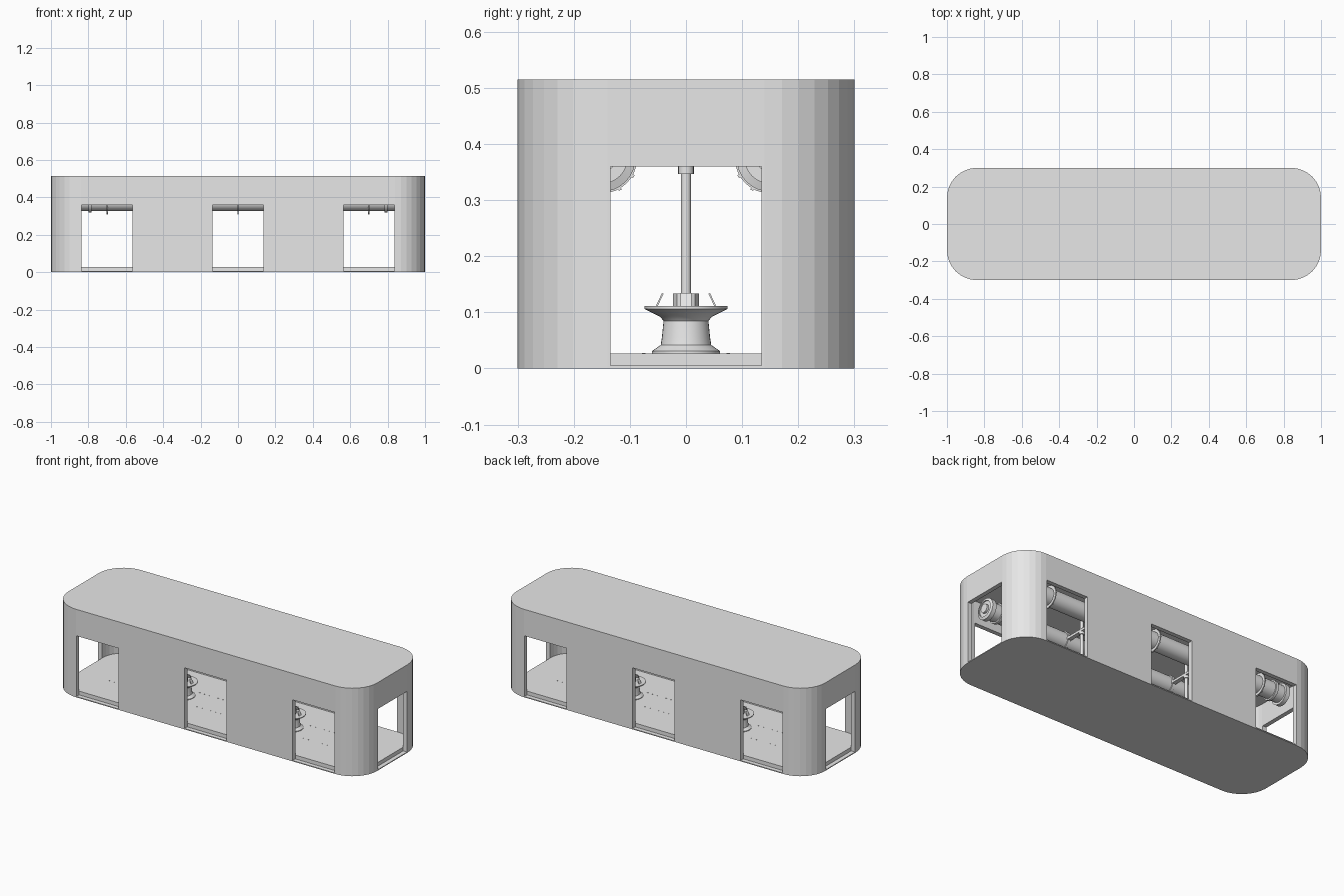
import bpy, bmesh, math
from mathutils import Matrix, Vector

if "Cube" in bpy.data.objects:
    bpy.data.objects.remove(bpy.data.objects["Cube"])

GREY = bpy.data.materials.new("light_grey")
GREY.diffuse_color = (0.8, 0.8, 0.8, 1)
GREY.use_nodes = True
GREY.node_tree.nodes["Principled BSDF"].inputs["Base Color"].default_value = GREY.diffuse_color


def finish(bm, name, smooth=False):
    bmesh.ops.recalc_face_normals(bm, faces=bm.faces)
    me = bpy.data.meshes.new(name)
    bm.to_mesh(me)
    bm.free()
    me.materials.append(GREY)
    ob = bpy.data.objects.new(name, me)
    bpy.context.collection.objects.link(ob)
    if smooth:
        bpy.ops.object.select_all(action='DESELECT')
        ob.select_set(True)
        bpy.context.view_layer.objects.active = ob
        bpy.ops.object.shade_smooth_by_angle(angle=math.radians(35))
    return ob


def add_box(bm, lo, hi, tilt=None):
    lo, hi = Vector(lo), Vector(hi)
    m = Matrix.Translation((lo + hi) / 2) @ (tilt or Matrix())
    bmesh.ops.create_cube(bm, size=1, matrix=m @ Matrix.Diagonal((*(hi - lo), 1)))


def rounded_slab(name, inset, z0, z1, segs=8):
    """Rounded rectangle extruded between two heights."""
    bm = bmesh.new()
    r, cx, cy = 0.16 - inset, 0.84, 0.14
    pts = []
    for q, (sx, sy) in enumerate(((1, 1), (-1, 1), (-1, -1), (1, -1))):
        for k in range(segs + 1):
            a = math.pi / 2 * (q + k / segs)
            pts.append((sx * cx + r * math.cos(a), sy * cy + r * math.sin(a), z0))
    face = bm.faces.new([bm.verts.new(p) for p in pts])
    ext = bmesh.ops.extrude_face_region(bm, geom=[face])
    top = [v for v in ext["geom"] if isinstance(v, bmesh.types.BMVert)]
    bmesh.ops.translate(bm, verts=top, vec=(0, 0, z1 - z0))
    return finish(bm, name)


def lathe(bm, profile, matrix, steps=32):
    """Revolve (radius, height) points about the local z axis."""
    rings = []
    for r, h in profile:
        rings.append([bm.verts.new(matrix @ Vector((r * math.cos(math.tau * i / steps),
                      r * math.sin(math.tau * i / steps), h))) for i in range(steps)])
    for a, b in zip(rings, rings[1:]):
        for i in range(steps):
            j = (i + 1) % steps
            bm.faces.new((a[i], a[j], b[j], b[i]))
    bm.faces.new(rings[0])
    bm.faces.new(rings[-1])


def cut(target, cutters):
    for c in cutters:
        c.hide_render = True
        mod = target.modifiers.new("cut", 'BOOLEAN')
        mod.operation, mod.solver, mod.object = 'DIFFERENCE', 'EXACT', c
    dg = bpy.context.evaluated_depsgraph_get()
    me = bpy.data.meshes.new_from_object(target.evaluated_get(dg))
    target.modifiers.clear()
    target.data = me
    for c in cutters:
        bpy.data.objects.remove(c)


# Outer shell, hollowed, with three doorways per long side and one per end
WALL, TOP = 0.025, 0.36
shell = rounded_slab("shell", 0, 0, 0.515)
cutters = [rounded_slab("cavity", WALL, 0.005, 0.49)]
for x in (-0.7, 0, 0.7):
    bm = bmesh.new()
    add_box(bm, (x - 0.136, -0.5, 0.005), (x + 0.136, 0.5, TOP))
    cutters.append(finish(bm, "doorway"))
bm = bmesh.new()
add_box(bm, (-1.5, -0.135, 0.005), (1.5, 0.135, TOP))
cutters.append(finish(bm, "end_doorway"))
cut(shell, cutters)

# Raised floor with two rows of small studs
rounded_slab("floor", WALL, 0.005, 0.027)
bm = bmesh.new()
for y in (-0.075, 0.075):
    for i in range(-26, 27):
        add_box(bm, (i * 0.03 - 0.003, y - 0.003, 0.026), (i * 0.03 + 0.003, y + 0.003, 0.028))
finish(bm, "floor_studs")

# Ceiling tanks lying lengthwise, with collars, clamp rings and stepped end caps
R = 0.048
bands = [(0, 0.003, 0.063), (0.35, 0.008, 0.054), (0.70, 0.003, 0.063), (0.79, 0.008, 0.056)]
half = []
for x, w, r in bands:
    if x:
        half += [(R, x - w), (r, x - w)]
    else:
        half.append((r, 0.0))
    half += [(r, x + w), (R, x + w)]
half += [(R, 0.845), (0.06, 0.845), (0.06, 0.87), (0.045, 0.875), (0.045, 0.868),
         (0.025, 0.868), (0.025, 0.88), (0.008, 0.88)]
profile = [(r, -h) for r, h in reversed(half[1:])] + half[1:]
for side, y in (("front", -0.15), ("back", 0.15)):
    centre = Matrix.Translation((0, y, 0.375))
    bm = bmesh.new()
    lathe(bm, profile, centre @ Matrix.Rotation(math.pi / 2, 4, 'Y'))
    finish(bm, side + "_tank", True)
    bm = bmesh.new()
    for x in (-0.7, 0, 0.7):
        for k in range(12):
            m = centre @ Matrix.Rotation(math.tau * k / 12, 4, 'X')
            bmesh.ops.create_cube(bm, size=1, matrix=m @ Matrix.Translation((x, 0, 0.063))
                                  @ Matrix.Diagonal((0.008, 0.006, 0.006, 1)))
    finish(bm, side + "_clamp_bolts")

# Flared pedestals, each with a hub, slanted tabs, a pole and a ceiling bracket
for side, x in (("left", -0.35), ("right", 0.35)):
    at = Matrix.Translation((x, 0, 0))
    bm = bmesh.new()
    lathe(bm, [(0.061, 0.027), (0.061, 0.031), (0.052, 0.037), (0.045, 0.042), (0.043, 0.055),
               (0.040, 0.085), (0.046, 0.092), (0.074, 0.106), (0.074, 0.111)], at)
    finish(bm, side + "_pedestal", True)
    bm = bmesh.new()
    lathe(bm, [(0.023, 0.110), (0.023, 0.134)], at, 8)
    finish(bm, side + "_hub")
    bm = bmesh.new()
    for k in range(4):
        spin = at @ Matrix.Rotation(k * math.pi / 2, 4, 'Z')
        bmesh.ops.create_cube(bm, size=1, matrix=spin @ Matrix.Translation((0.047, 0, 0.122))
                              @ Matrix.Rotation(math.radians(-25), 4, 'Y')
                              @ Matrix.Diagonal((0.003, 0.02, 0.026, 1)))
    finish(bm, side + "_tabs")
    bm = bmesh.new()
    lathe(bm, [(0.009, 0.13), (0.009, 0.347), (0.014, 0.347), (0.014, 0.362),
               (0.009, 0.362), (0.009, 0.49)], at, 16)
    finish(bm, side + "_pole", True)
    bm = bmesh.new()
    add_box(bm, (x - 0.012, -0.13, 0.362), (x + 0.012, 0.13, 0.376))
    finish(bm, side + "_cross_bar")
